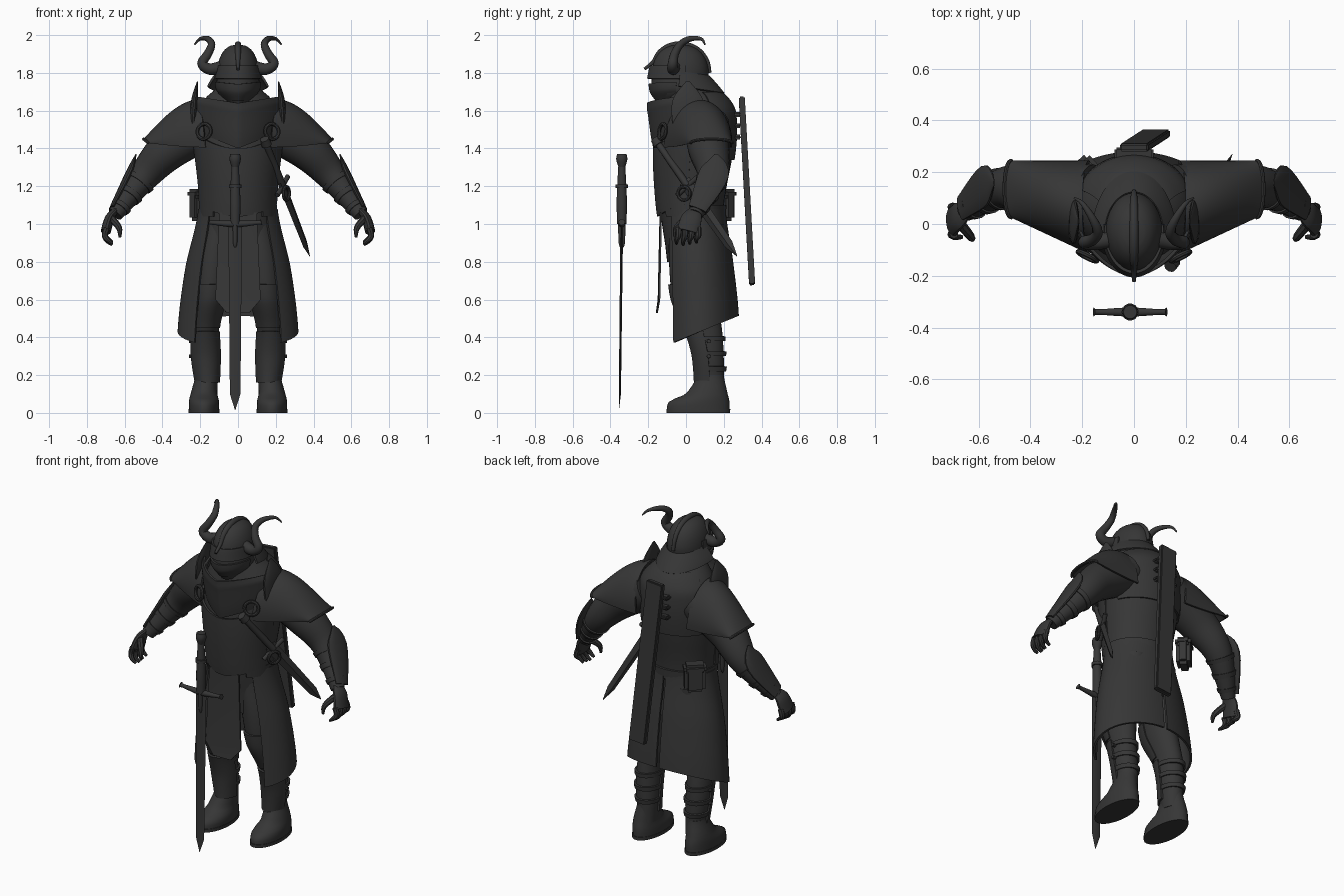
import bpy, bmesh
from math import sin, cos, pi, radians
from mathutils import Vector, Matrix

if "Cube" in bpy.data.objects:
    bpy.data.objects.remove(bpy.data.objects["Cube"])

iron = bpy.data.materials.new("dark_iron")
iron.use_nodes = True
iron.diffuse_color = (.037, .037, .037, 1)
iron.node_tree.nodes["Principled BSDF"].inputs["Base Color"].default_value = iron.diffuse_color


def dress(mesh):
    mesh.shade_smooth()
    mesh.set_sharp_from_angle(angle=radians(40))
    mesh.materials.append(iron)


def finish(name, bm, side=1, thick=0):
    for vert in bm.verts:
        vert.co.x *= side
    bmesh.ops.recalc_face_normals(bm, faces=bm.faces)
    if thick:
        bmesh.ops.solidify(bm, geom=bm.faces[:], thickness=thick)
        bmesh.ops.recalc_face_normals(bm, faces=bm.faces)
    mesh = bpy.data.meshes.new(name)
    bm.to_mesh(mesh)
    bm.free()
    dress(mesh)
    bpy.context.collection.objects.link(bpy.data.objects.new(name, mesh))


def blend(keys, t):
    """Smooth curve through evenly timed numbers or vectors."""
    last = len(keys) - 1
    i = min(int(t * last), last - 1)
    f = t * last - i
    a, b, c, d = (keys[max(0, min(last, i + k))] for k in (-1, 0, 1, 2))
    return b + .5 * f * (c - a + f * (2 * a - 5 * b + 4 * c - d + f * (3 * (b - c) + d - a)))


def skin(rows, closed):
    """Join rows of points into a surface, capping the ends of closed ones."""
    bm = bmesh.new()
    grid = [[bm.verts.new(p) for p in row] for row in rows]
    count = len(rows[0])
    for low, high in zip(grid, grid[1:]):
        for j in range(count if closed else count - 1):
            k = (j + 1) % count
            bm.faces.new((low[j], low[k], high[k], high[j]))
    if closed:
        bm.faces.new(grid[0])
        bm.faces.new(grid[-1])
    return bm


def section(profile, z):
    """Ellipse of a profile at a height: half width, front, back, centre x."""
    heights = sorted(profile)
    keys = [Vector((*profile[h], 0)[:4]) for h in heights]
    i = max(k for k, h in enumerate(heights[:-1]) if k == 0 or h <= z)
    f = (z - heights[i]) / (heights[i + 1] - heights[i])
    return blend(keys, (i + f) / (len(keys) - 1))


def shell(name, profile, low, high, grow=(0, 0), arc=None, side=1, warp=None, steps=16):
    """Slice of a profile, grown outward; arc is in degrees from the front."""
    start, end = (radians(a) for a in arc or (0, 360))
    count = 36
    rows = []
    for step in range(steps + 1):
        t = sin(pi / 2 * step / steps)
        z = low + (high - low) * t
        width, front, back, centre = section(profile, z)
        extra = grow[0] + (grow[1] - grow[0]) * t
        middle, depth = (front + back) / 2, (back - front) / 2 + extra
        row = []
        for j in range(count):
            a = start + (end - start) * j / (count - 1 if arc else count)
            row.append(Vector((centre + (width + extra / 2) * sin(a), middle - depth * cos(a), z)))
        rows.append([warp(p) for p in row] if warp else row)
    finish(name, skin(rows, not arc), side, .012 if arc else 0)


def tube(name, path, radii, side=1, flat=1, ref=(0, 1, 0), n=14, steps=5):
    """Sweep an ellipse whose wide axis follows ref."""
    path = [Vector(p) for p in path]
    total = steps * (len(path) - 1)
    points = [blend(path, k / total) for k in range(total + 1)]
    rows = []
    for i, p in enumerate(points):
        ahead = (points[min(i + 1, total)] - points[max(i - 1, 0)]).normalized()
        wide = Vector(ref)
        wide = (wide - ahead * wide.dot(ahead)).normalized()
        across = wide.cross(ahead) * flat
        r = blend(radii, i / total)
        turns = [2 * pi * j / n for j in range(n)]
        rows.append([p + r * (across * cos(a) + wide * sin(a)) for a in turns])
    finish(name, skin(rows, True), side)


def ring(name, centre, axis, radius, minor):
    turn = Vector(axis).to_track_quat('Z', 'Y').to_euler()
    bpy.ops.mesh.primitive_torus_add(major_radius=radius, minor_radius=minor, major_segments=24,
                                     minor_segments=8, location=centre, rotation=turn)
    bpy.context.object.name = name
    dress(bpy.context.object.data)


def box(name, centre, size, turn=Matrix(), bevel=.008):
    bm = bmesh.new()
    bmesh.ops.create_cube(bm, size=1, matrix=Matrix.Diagonal((*size, 1)))
    bmesh.ops.bevel(bm, geom=bm.edges[:], offset=bevel, segments=2, affect='EDGES')
    bm.transform(Matrix.Translation(centre) @ turn)
    finish(name, bm)


# Torso with overlapping plates, the mantle keeled at the front
torso = {.8: (.2, -.1, .2), 1.1: (.2, -.14, .2), 1.4: (.23, -.15, .25),
         1.6: (.22, -.12, .25), 1.68: (.16, -.1, .2), 1.75: (.08, -.1, .1)}
shell("torso", torso, .8, 1.75)
shell("belly_plate", torso, 1.04, 1.4, (.02, .025), (-85, 85),
      warp=lambda p: p + Vector((0, 0, 1.5 * p.x * p.x)))
shell("chest_mantle", torso, 1.4, 1.64, (.025, .1), (-60, 60),
      warp=lambda p: p + Vector((0, .2 * abs(p.x), (1.8 - p.z) * abs(p.x))))
shell("back_plate", torso, 1.34, 1.7, (.015, .015), (110, 250))
shell("belt", torso, 1.04, 1.1, (.015, .015), (40, 320), steps=2)

# Tabard with a pointed hem
tabard = [[(w * k / 4, y + .25 * (w * k / 4) ** 2, z) for k in range(-4, 5)]
          for w, y, z in ((.1, -.14, 1.06), (.12, -.15, .6), (.06, -.16, .53))]
finish("tabard", skin(tabard, False), thick=.01)

# Helmet: tapered mask under a rounded dome
helmet = {1.63: (.05, -.14, .05), 1.7: (.11, -.18, .1)}
for k in range(7):
    a = pi / 2 * k / 6.2
    reach = cos(a) ** .8
    helmet[1.8 + .15 * sin(a)] = (.11 * reach, -.03 - .15 * reach, -.03 + .15 * reach)
shell("helmet", helmet, 1.63, max(helmet), steps=24)
shell("brow_guard", helmet, 1.77, 1.84, (.025, .015), (-100, 100), steps=4)
shell("neck_guard", helmet, 1.71, 1.79, (.1, .005), (90, 270),
      warp=lambda p: p + Vector((0, 0, .15 * (.1 - p.y))))
shell("face_mask", helmet, 1.65, 1.74, (.01, .015), (-85, 85),
      warp=lambda p: p + Vector((0, 0, .1 * abs(p.x))))
crest = [(0, -.03 - .155 * cos(a), 1.8 + .15 * sin(a)) for a in (pi * k / 8 for k in range(1, 9))]
tube("helmet_crest", [(0, -.22, 1.82), *crest], (.008, .017, .016, .01), ref=(1, 0, 0))

# Shared limb shapes
coat = {.4: (.32, -.13, .28), .75: (.28, -.13, .25), 1.08: (.21, -.13, .21)}
leg = {.1: (.05, .07, .2, .16), .3: (.07, .05, .2, .17), .45: (.07, 0, .19, .17),
       .6: (.085, -.07, .17, .15), .8: (.1, -.09, .18, .13), 1: (.1, -.09, .2, .1)}
boot = {0: (.08, -.1, .23, .18), .06: (.08, -.09, .23, .18), .1: (.07, 0, .22, .18), .2: (.055, .06, .2, .17)}
arm = [Vector(p) for p in ((.16, .11, 1.52), (.36, .12, 1.4), (.5, .14, 1.25), (.65, .05, 1.05))]
girth = (.12, .11, .08, .04)
horn = [(.09, -.06, 1.83), (.15, -.07, 1.82), (.19, -.07, 1.85), (.16, -.06, 1.9),
        (.14, -.03, 1.95), (.16, .02, 1.98), (.2, .08, 1.98), (.23, .1, 1.95)]

for side, tag in ((1, "left_"), (-1, "right_")):
    tube(tag + "horn", horn, (.033, .025, .017, .004), side, n=12)
    # Split coat with a hem that rises to the back
    shell(tag + "coat_skirt", coat, .4, 1.08, arc=(46, 178), side=side,
          warp=lambda p: p + Vector((0, 0, .6 * p.y * (1.08 - p.z))))
    # Arm with bracer and cuffs
    tube(tag + "arm", arm, girth, side, n=20)
    tube(tag + "bracer_plate", [(.54, .16, 1.37), (.575, .15, 1.27), (.67, .06, 1.08)], (.01, .08, .05), side, flat=.25)
    for t in (.7, .8, .9):
        radius = blend(girth, t) + .008
        tube(tag + "bracer_strap", [blend(arm, t), blend(arm, t + .03)], (radius, radius - .006), side, n=20)
    # Hand with curled fingers
    tube(tag + "palm", [(.65, .05, 1.07), (.68, .03, 1.03), (.7, .01, .96)], (.035, .055, .06), side, flat=.45)
    for k in range(4):
        y = .065 - .035 * k
        rise = .006 * abs(k - 2)
        tube(tag + "finger", [(.695, y, .98), (.705, y, .94), (.69, y - .01, .91 + rise), (.665, y - .01, .89 + rise)],
             (.017, .015, .008), side, n=8)
    tube(tag + "thumb", [(.67, 0, 1.03), (.63, -.05, .98), (.625, -.06, .93)], (.02, .016, .007), side, n=8)
    # Flared shoulder plate, rolled rim and upright fin
    rows = []
    for k in range(17):
        t = k / 16
        height, depth = .02 + .21 * cos(t * pi / 2), .18 - .07 * t
        rows.append([(.2 + .3 * t - .025 * (1 - cos(a)), .245 - depth * (1 - sin(a)), 1.43 + height * cos(a))
                     for a in (radians(8 * j) for j in range(-12, 13))])
    finish(tag + "shoulder_plate", skin(rows, False), side, .012)
    tube(tag + "shoulder_rim", rows[-1][::3], (.008, .008), side, ref=(1, 0, 0), n=8, steps=2)
    tube(tag + "neck_fin", [(.24, .01, 1.5), (.23, .01, 1.65), (.215, .01, 1.755)], (.08, .085, .01), side, flat=.22)
    ring(tag + "chest_ring", (.18 * side, -.125, 1.49), (.5 * side, -1, .15), .04, .01)
    # Leg armour cut from the leg shape
    shell(tag + "leg", leg, .1, 1, side=side)
    shell(tag + "knee_pad", leg, .45, .68, (.012, .012), (-80, 80), side)
    shell(tag + "greave", leg, .16, .43, (.025, .015), (-85, 85), side)
    for z in (.22, .3, .38):
        shell(tag + "greave_strap", leg, z, z + .025, (.012, .016), (60, 300), side, steps=2)
    for z in (.3, .38):
        tube(tag + "greave_buckle", [(.22, .12, z), (.26, .12, z)], (.012, .01), side, n=8)
    # Boot with a welted sole
    shell(tag + "boot", boot, 0, .2, side=side)
    shell(tag + "boot_sole", boot, 0, .02, (.004, .004), side=side, steps=2)

# Great sword standing in front
def upright(*heights):
    return [(-.015, -.34, z) for z in heights]

tube("sword_blade", [(-.015, -.34, 1), (-.015, -.35, .1), (-.015, -.355, .015)], (.036, .028, .001),
     flat=.2, ref=(1, 0, 0), n=4, steps=1)
tube("sword_ricasso", upright(1, .9, .87), (.02, .017, .005), flat=.7)
tube("sword_guard", [(x - .015, -.34, 1 + .5 * x * x) for x in (-.14, -.12, 0, .12, .14)],
     (.017, .011, .018, .011, .017))
tube("sword_grip", upright(1, 1.1, 1.2, 1.32), (.025, .028, .025, .018))
tube("sword_collar", upright(1.19, 1.21), (.033, .033))
tube("sword_pommel", upright(1.3, 1.34, 1.37), (.018, .03, .026))

# Dagger slung on the left hip
top, tip = Vector((.14, -.165, 1.45)), Vector((.38, .27, .83))
outward = Vector((1, -.5, 0))
cross = (tip - top).cross(outward).normalized()
tube("dagger_grip", [top, top.lerp(tip, .4)], (.017, .02), ref=cross)
tube("dagger_pommel", [top, top.lerp(tip, .05)], (.024, .028), ref=cross)
tube("dagger_blade", [top.lerp(tip, t) for t in (.36, .9, 1)], (.036, .026, .002), flat=.4, ref=cross, n=4, steps=1)
grip_end = top.lerp(tip, .4)
tube("dagger_guard", [grip_end - cross * .08, grip_end + cross * .08], (.013, .013), ref=outward)
ring("dagger_ring", grip_end + Vector((.02, -.02, -.04)), outward, .036, .009)

# Scabbard lying flat along the back with straps, and a hip pouch
head, foot = Vector((0, .295, 1.67)), Vector((.085, .35, .68))
along = (head - foot).normalized()
flank = Vector((0, 1, 0)).cross(along).normalized()
lean = Matrix((flank, along.cross(flank), along)).transposed().to_4x4()
box("scabbard", (head + foot) / 2, (.11, .032, (head - foot).length), lean, .006)
for z in (1.46, 1.52, 1.58):
    box("scabbard_strap", (0, .27, z), (.15, .05, .025))
hip = Matrix.Rotation(radians(42), 4, 'Z')
box("pouch", (-.2, .2, 1.1), (.12, .08, .17), hip, .02)
box("pouch_flap", (-.2, .2, 1.16), (.13, .09, .05), hip, .015)
